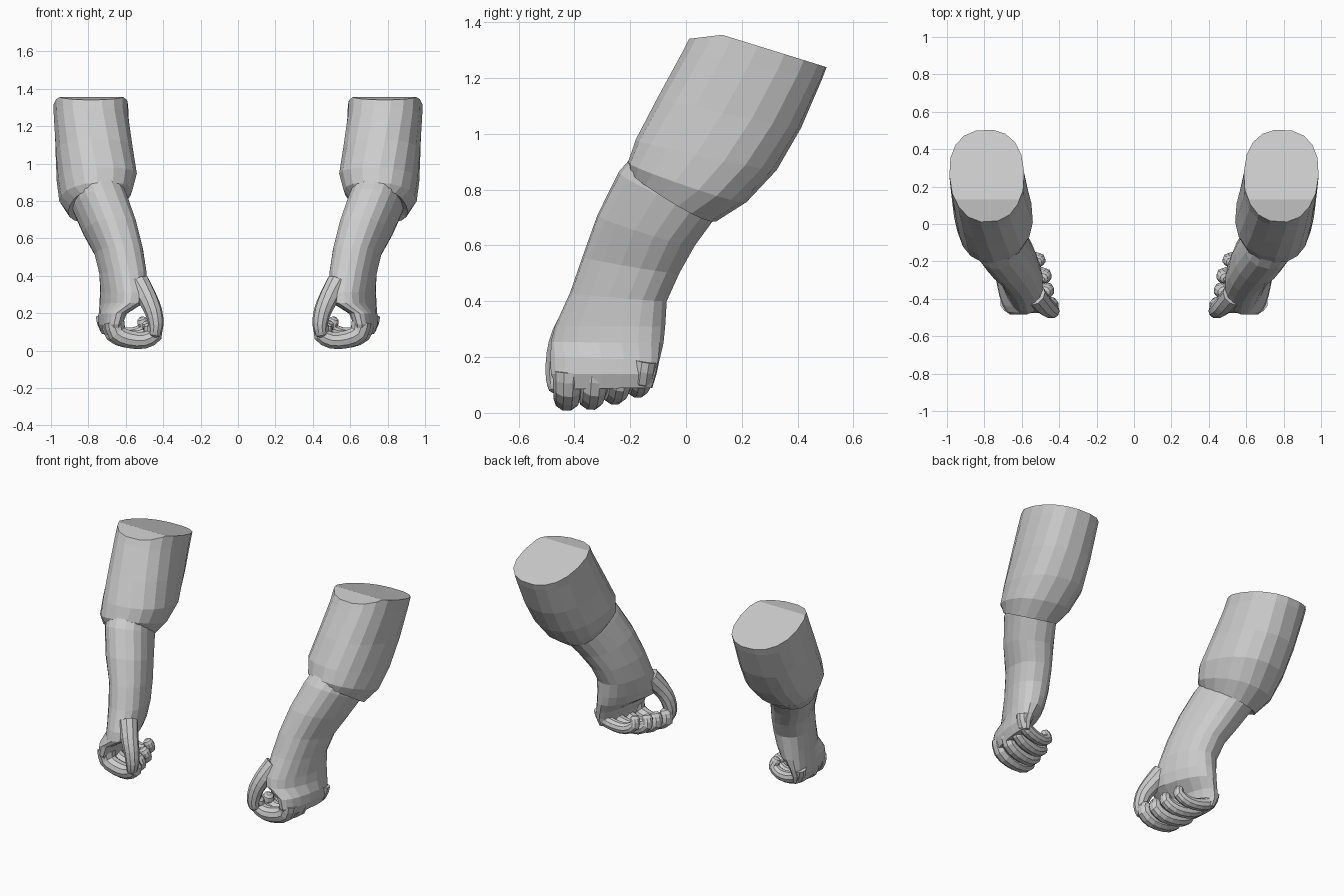
import bpy, bmesh, math
from mathutils import Vector

if "Cube" in bpy.data.objects:
    bpy.data.objects.remove(bpy.data.objects["Cube"])

grey = bpy.data.materials.new("light grey")
grey.use_nodes = True
COLOUR = (0.6, 0.6, 0.6, 1)
grey.diffuse_color = COLOUR
grey.node_tree.nodes["Principled BSDF"].inputs["Base Color"].default_value = COLOUR


def loft(bm, rings):
    """Skin a list of point rings and close both ends."""
    rows = [[bm.verts.new(p) for p in ring] for ring in rings]
    n = len(rows[0])
    for a, b in zip(rows, rows[1:]):
        for i in range(n):
            j = (i + 1) % n
            bm.faces.new((a[i], a[j], b[j], b[i]))
    bm.faces.new(rows[0])
    bm.faces.new(rows[-1])
    bmesh.ops.recalc_face_normals(bm, faces=bm.faces)


def section(front, back, half_width, sides=18, power=0.85):
    """Rounded cross-section between a front and a back point."""
    front, back = Vector(front), Vector(back)
    centre, arm = (front + back) / 2, (back - front) / 2
    side = arm.cross(Vector((0, 0, 1))).normalized() * half_width
    ring = []
    for i in range(sides):
        t = math.tau * (i + 0.5) / sides
        c, s = math.cos(t), math.sin(t)
        ring.append(centre + arm * math.copysign(abs(c) ** power, c)
                    + side * math.copysign(abs(s) ** power, s))
    return ring


def spline(points, steps=2):
    """Catmull-Rom points through a path."""
    p = [Vector(q) for q in points]
    p = [2 * p[0] - p[1]] + p + [2 * p[-1] - p[-2]]
    out = []
    for a, b, c, d in zip(p, p[1:], p[2:], p[3:]):
        for k in range(steps):
            t = k / steps
            out.append(b + (c - a) * t / 2 + (2 * a - 5 * b + 4 * c - d) * t * t / 2
                       + (3 * b - a - 3 * c + d) * t ** 3 / 2)
    return out + [p[-2]]


def digit(bm, points, r0, r1, across, sides=10):
    """Round-tipped tube along a path; across is its sideways direction."""
    path = spline(points)
    across = Vector(across)
    rings = []
    for i, p in enumerate(path):
        d = (path[min(i + 1, len(path) - 1)] - path[max(i - 1, 0)]).normalized()
        u = (across - d * across.dot(d)).normalized()
        v = d.cross(u)
        r = r0 + (r1 - r0) * i / (len(path) - 1)
        ends = [(0, r)] if i < len(path) - 1 else [(0, r), (r * 0.55, r * 0.8), (r * 0.85, r * 0.35)]
        for shift, q in ends:
            rings.append([p + d * shift + (u * math.cos(math.tau * k / sides)
                          + v * math.sin(math.tau * k / sides)) * q for k in range(sides)])
    loft(bm, rings)


def finish(bm, name):
    mesh = bpy.data.meshes.new(name)
    bm.to_mesh(mesh)
    bm.free()
    mesh.materials.append(grey)
    ob = bpy.data.objects.new(name, mesh)
    bpy.context.scene.collection.objects.link(ob)
    ob.modifiers.new("mirror", "MIRROR")
    return ob


# Sleeve: wide upper tube, trimmed on top by two sloping planes
bm = bmesh.new()
loft(bm, [section(*s) for s in (
    ((0.78, 0.06, 1.44), (0.80, 0.55, 1.36), 0.20),
    ((0.77, -0.01, 1.30), (0.80, 0.49, 1.20), 0.20),
    ((0.74, -0.10, 1.13), (0.80, 0.41, 1.02), 0.205),
    ((0.71, -0.175, 0.98), (0.80, 0.32, 0.87), 0.21),
    ((0.71, -0.20, 0.90), (0.81, 0.21, 0.755), 0.19),
    ((0.71, -0.19, 0.87), (0.80, 0.10, 0.685), 0.15),
    ((0.72, -0.16, 0.88), (0.79, 0.07, 0.72), 0.11))])
for slope in (0.31, -0.12):
    bmesh.ops.bisect_plane(bm, geom=bm.verts[:] + bm.edges[:] + bm.faces[:],
                           plane_co=(0, 0.13, 1.355), plane_no=(0, slope, 1), clear_outer=True)
    bmesh.ops.edgeloop_fill(bm, edges=[e for e in bm.edges if e.is_boundary])
bmesh.ops.recalc_face_normals(bm, faces=bm.faces)
finish(bm, "sleeves")

# Forearm running into the back of the hand
bm = bmesh.new()
loft(bm, [section(*s) for s in (
    ((0.72, -0.16, 0.95), (0.80, 0.13, 0.78), 0.13),
    ((0.69, -0.235, 0.865), (0.78, 0.10, 0.70), 0.14),
    ((0.63, -0.31, 0.71), (0.74, 0.025, 0.60), 0.135),
    ((0.585, -0.365, 0.56), (0.69, -0.03, 0.50), 0.12),
    ((0.56, -0.41, 0.43), (0.67, -0.075, 0.40), 0.115),
    ((0.545, -0.465, 0.31), (0.68, -0.08, 0.31), 0.105),
    ((0.555, -0.48, 0.255), (0.69, -0.085, 0.25), 0.095),
    ((0.635, -0.485, 0.20), (0.705, -0.095, 0.19), 0.065),
    ((0.65, -0.485, 0.14), (0.715, -0.105, 0.14), 0.055),
    ((0.65, -0.46, 0.085), (0.705, -0.12, 0.09), 0.04))])
finish(bm, "forearms")

# Four curled fingers, index first: knuckle y, tip y, x shift, lift, radius
bm = bmesh.new()
for ky, ty, dx, lift, r in ((-0.42, -0.435, -0.03, 0.0, 0.056),
                            (-0.32, -0.36, -0.01, 0.0, 0.052),
                            (-0.225, -0.285, 0.0, 0.015, 0.047),
                            (-0.145, -0.20, 0.03, 0.035, 0.042)):
    curl = ((0.69, 0.15), (0.675, 0.09), (0.61, 0.06), (0.53, 0.055), (0.475, 0.085), (0.48, 0.12))
    path = [(x + dx, ky + (ty - ky) * i / 5, z + lift) for i, (x, z) in enumerate(curl)]
    digit(bm, path, r, r * 0.72, (0, 1, 0))
finish(bm, "fingers")

# Thumb hanging down the inner front of the hand
bm = bmesh.new()
digit(bm, ((0.53, -0.38, 0.36), (0.485, -0.43, 0.28), (0.452, -0.455, 0.21),
           (0.438, -0.465, 0.14), (0.442, -0.465, 0.10)), 0.06, 0.034, (1, 0, 0))
finish(bm, "thumbs")
